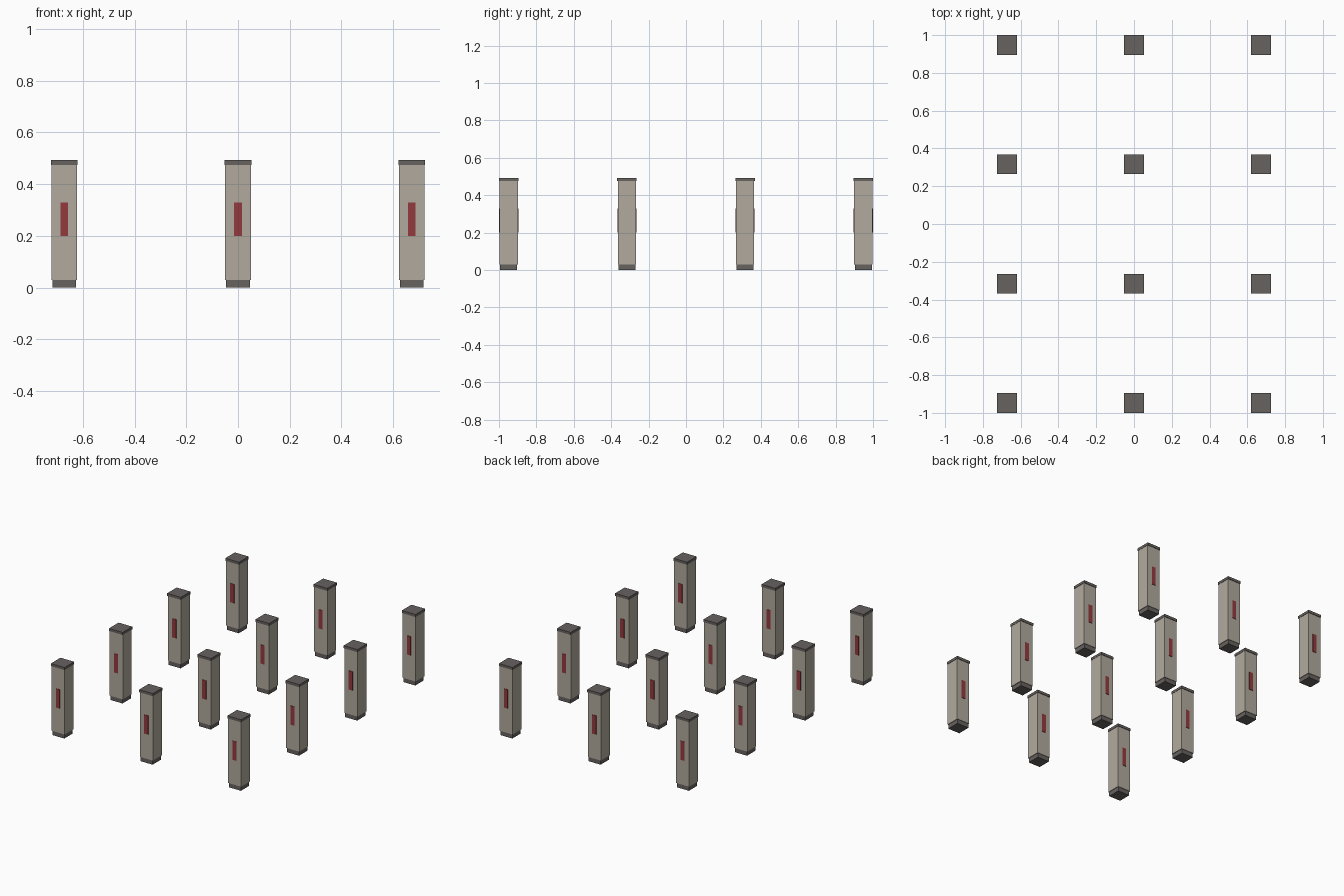
import bpy, bmesh
from mathutils import Matrix, Vector

if "Cube" in bpy.data.objects:
    bpy.data.objects.remove(bpy.data.objects["Cube"])


def material(name, rgb):
    m = bpy.data.materials.new(name)
    m.diffuse_color = (*rgb, 1)
    m.use_nodes = True
    m.node_tree.nodes["Principled BSDF"].inputs["Base Color"].default_value = m.diffuse_color
    return m


stone = material("warm_grey_stone", (0.44, 0.40, 0.34))
dark = material("dark_grey_trim", (0.135, 0.122, 0.117))
red = material("dark_red", (0.29, 0.042, 0.047))


def box_part(name, mat, boxes):
    """One object made of boxes given as (size, centre)."""
    bm = bmesh.new()
    for size, centre in boxes:
        bmesh.ops.create_cube(
            bm, size=1,
            matrix=Matrix.Translation(centre) @ Matrix.Diagonal((*size, 1)))
    me = bpy.data.meshes.new(name)
    bm.to_mesh(me)
    bm.free()
    me.materials.append(mat)
    return me


# Parts of one pillar, shared by all twelve
parts = {
    "base": box_part("base", dark, [((0.091, 0.091, 0.03), (0, 0, 0.015))]),
    "shaft": box_part("shaft", stone, [((0.1, 0.097, 0.445), (0, 0, 0.2525))]),
    "cap": box_part("cap", dark, [((0.104, 0.104, 0.018), (0, 0, 0.484))]),
    # red plates on the front and back faces
    "red_plates": box_part("red_plates", red, [
        ((0.03, 0.006, 0.13), (0, s * 0.0485, 0.265)) for s in (-1, 1)]),
}

# Grid of pillars: three columns, four rows
for col in range(3):
    for row in range(4):
        pos = Vector(((col - 1) * 0.672, (row - 1.5) * 0.632, 0))
        for name, mesh in parts.items():
            ob = bpy.data.objects.new(f"pillar_{name}_{col}_{row}", mesh)
            ob.location = pos
            bpy.context.collection.objects.link(ob)
